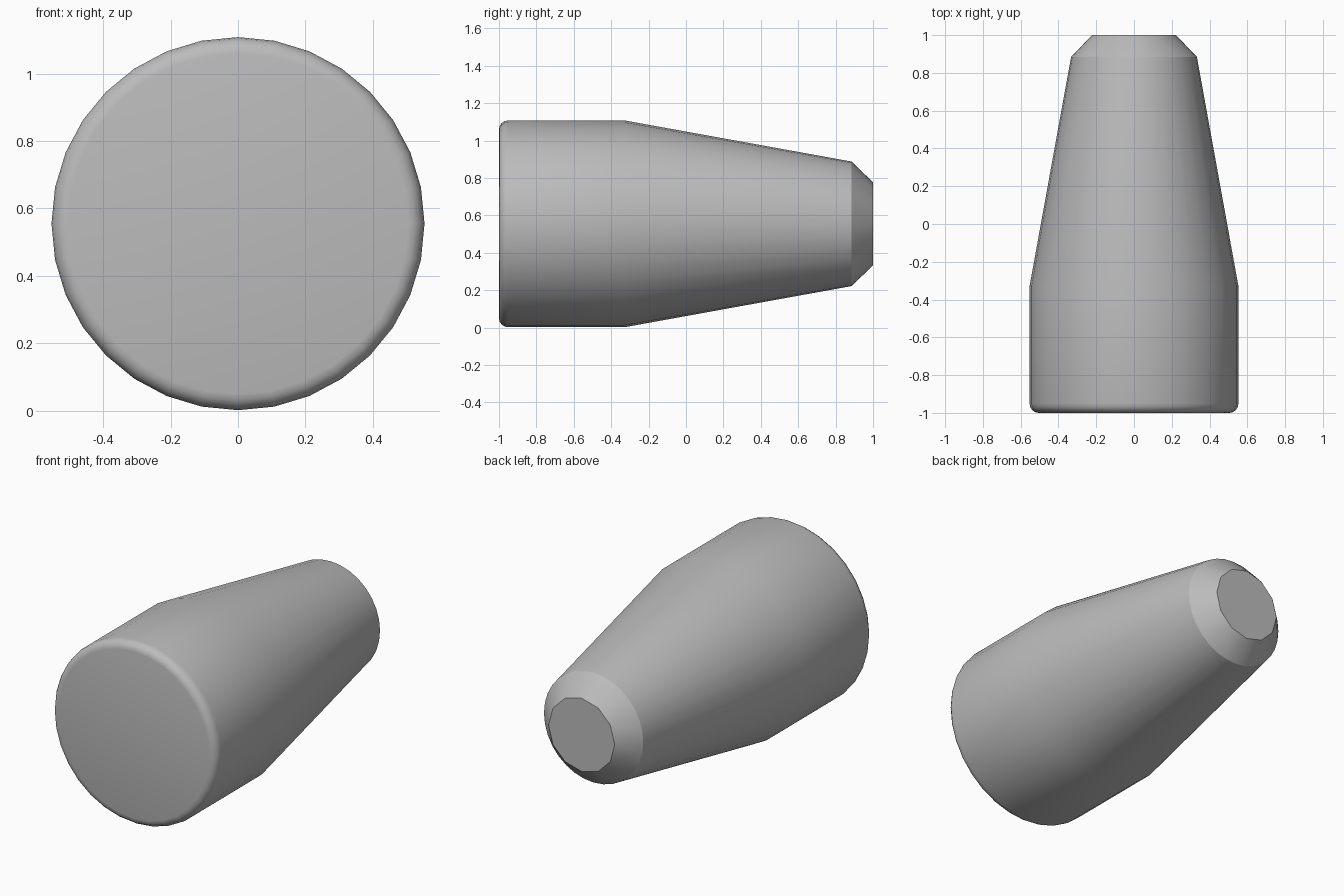
import bpy
import bmesh
from math import cos, sin, pi, radians

cube = bpy.data.objects.get("Cube")
if cube:
    bpy.data.objects.remove(cube, do_unlink=True)

# Plain grey material
grey = bpy.data.materials.new("plain grey")
grey.use_nodes = True
colour = (0.5, 0.5, 0.5, 1)
grey.diffuse_color = colour
grey.node_tree.nodes["Principled BSDF"].inputs["Base Color"].default_value = colour

AXIS_Z = 0.555
SIDES = 32
TIP_SIDES = 12

bm = bmesh.new()


def ring(y, radius, sides):
    """Closed loop of edges around the long axis."""
    verts = [bm.verts.new((radius * cos(2 * pi * i / sides), y,
                           AXIS_Z + radius * sin(2 * pi * i / sides)))
             for i in range(sides)]
    edges = [bm.edges.new((verts[i - 1], verts[i])) for i in range(sides)]
    return verts, edges


# Rounded base rim, straight barrel, long taper, then a chamfer to the tip
profile = [(-1, 0.505)]
for step in range(1, 5):
    a = step * pi / 8
    profile.append((-0.95 - 0.05 * cos(a), 0.505 + 0.048 * sin(a)))
profile += [(-0.33, 0.553), (0.885, 0.333)]

rings = [ring(y, r, SIDES) for y, r in profile]
rings.append(ring(1, 0.222, TIP_SIDES))
for (_, lower), (_, upper) in zip(rings, rings[1:]):
    bmesh.ops.bridge_loops(bm, edges=lower + upper)

# Flat end caps
bm.faces.new(rings[0][0])
bm.faces.new(rings[-1][0])
bmesh.ops.recalc_face_normals(bm, faces=bm.faces[:])

mesh = bpy.data.meshes.new("tapered_plug")
bm.to_mesh(mesh)
bm.free()
mesh.materials.append(grey)
plug = bpy.data.objects.new("tapered_plug", mesh)
bpy.context.collection.objects.link(plug)

# Smooth sides with crisp tip edges
bpy.context.view_layer.objects.active = plug
plug.select_set(True)
bpy.ops.object.shade_smooth_by_angle(angle=radians(30))
